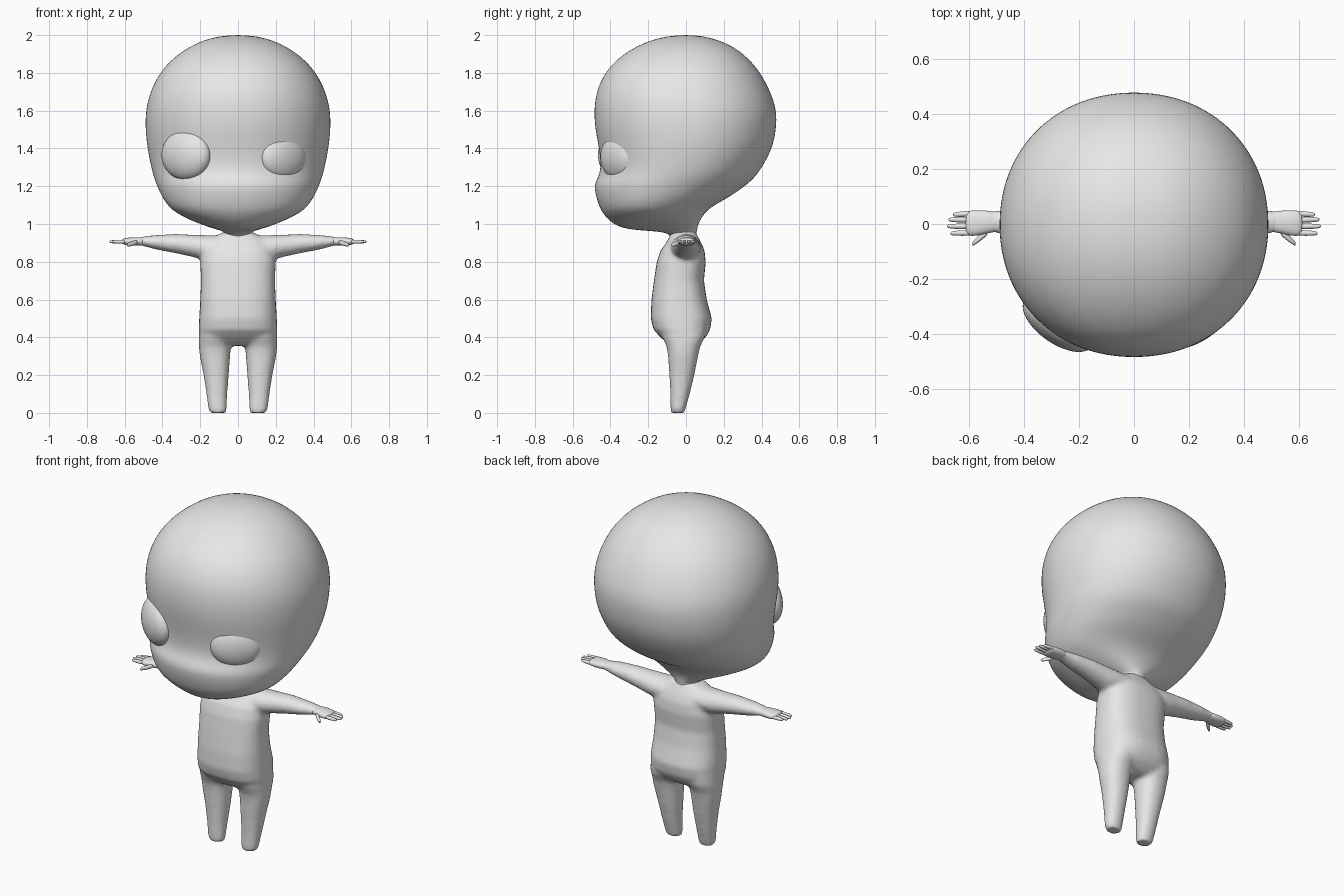
import bpy, bmesh
from math import sin, cos, pi, radians, copysign
from mathutils import Matrix

cube = bpy.data.objects.get("Cube")
if cube:
    bpy.data.objects.remove(cube, do_unlink=True)

grey = bpy.data.materials.new("plain grey")
grey.use_nodes = True
grey.diffuse_color = (0.8, 0.8, 0.8, 1)
grey.node_tree.nodes["Principled BSDF"].inputs["Base Color"].default_value = (0.8, 0.8, 0.8, 1)


def loft(bm, axis, sections, n=32, power=2.0, sign=1):
    """Skin rounded sections (t, a0, a1, b0, b1) that are stacked along z or x."""
    rings = []
    for t, a0, a1, b0, b1 in sections:
        ring = []
        for i in range(n):
            c, s = cos(2 * pi * i / n), sin(2 * pi * i / n)
            a = (a0 + a1) / 2 + (a1 - a0) / 2 * copysign(abs(c) ** (2 / power), c)
            b = (b0 + b1) / 2 + (b1 - b0) / 2 * copysign(abs(s) ** (2 / power), s)
            x, y, z = (a, b, t) if axis == "z" else (t, a, b)
            ring.append(bm.verts.new((x * sign, y, z)))
        rings.append(ring)
    for low, high in zip(rings, rings[1:]):
        for i in range(n):
            j = (i + 1) % n
            bm.faces.new((low[i], low[j], high[j], high[i]))
    bm.faces.new(rings[0][::-1])
    bm.faces.new(rings[-1])


def symmetric(rows):
    """Turn (z, front, back, half width) into centred sections."""
    return [(z, -w, w, front, back) for z, front, back, w in rows]


def finish(bm, name):
    bmesh.ops.recalc_face_normals(bm, faces=bm.faces)
    mesh = bpy.data.meshes.new(name)
    bm.to_mesh(mesh)
    bm.free()
    mesh.materials.append(grey)
    for p in mesh.polygons:
        p.use_smooth = True
    ob = bpy.data.objects.new(name, mesh)
    bpy.context.collection.objects.link(ob)
    return ob


def subdivide(ob, levels):
    mod = ob.modifiers.new("Subdivision", "SUBSURF")
    mod.levels = mod.render_levels = levels


# Head with its neck
bm = bmesh.new()
loft(bm, "z", symmetric([
    (0.90, -.075, .05, .06), (0.94, -.08, .055, .065), (0.96, -.12, .057, .075),
    (0.967, -.27, .06, .10), (0.982, -.35, .062, .15), (1.01, -.40, .07, .23),
    (1.06, -.445, .10, .335), (1.10, -.463, .15, .375), (1.145, -.478, .235, .405),
    (1.20, -.488, .312, .43), (1.235, -.475, .355, .443), (1.29, -.45, .40, .46),
    (1.40, -.462, .46, .482), (1.50, -.483, .48, .493), (1.60, -.49, .484, .492),
    (1.70, -.478, .45, .468), (1.80, -.434, .398, .418), (1.88, -.36, .33, .345),
    (1.945, -.26, .245, .25), (1.985, -.15, .14, .15), (2.0, -.05, .05, .05)]), power=2.1)
subdivide(finish(bm, "head"), 2)

# Eyes: flattened domes set into the face
for name, centre, size, turn in (
        ("right_eye", (-.275, -.36, 1.365), (.15, .075, .132), -35),
        ("left_eye", (.24, -.358, 1.355), (.14, .063, .12), 35)):
    bm = bmesh.new()
    bmesh.ops.create_uvsphere(bm, u_segments=40, v_segments=24, radius=1)
    bm.transform(Matrix.Translation(centre) @ Matrix.Rotation(radians(turn), 4, "Z")
                 @ Matrix.Diagonal((*size, 1)))
    finish(bm, name)

# Body: torso, legs and arms blended into one skin
bm = bmesh.new()
loft(bm, "z", symmetric([
    (.355, -.07, .04, .16), (.37, -.10, .07, .19), (.40, -.135, .105, .205),
    (.44, -.172, .128, .208), (.50, -.187, .137, .206), (.60, -.183, .11, .20),
    (.70, -.17, .095, .196), (.80, -.155, .105, .20), (.86, -.135, .098, .19),
    (.90, -.105, .082, .17), (.935, -.087, .062, .12), (.96, -.075, .05, .07)]), power=2.5)
for side in (1, -1):
    loft(bm, "z", [
        (0, .062, .150, -.08, -.007), (.02, .06, .157, -.082, -.003),
        (.10, .057, .167, -.083, .02), (.20, .049, .182, -.088, .044),
        (.30, .042, .202, -.095, .064), (.35, .038, .207, -.102, .075),
        (.40, .03, .208, -.125, .10), (.48, .02, .20, -.14, .11)], power=2.2, sign=side)
    loft(bm, "x", [
        (.10, -.09, .08, .81, .94), (.20, -.078, .077, .815, .942),
        (.26, -.066, .072, .83, .944), (.33, -.057, .067, .845, .947),
        (.435, -.046, .057, .865, .942), (.50, -.034, .05, .883, .934),
        (.535, -.029, .044, .888, .928)], sign=side)
body = finish(bm, "body")
remesh = body.modifiers.new("Blend", "REMESH")
remesh.mode = "VOXEL"
remesh.voxel_size = 0.011
remesh.use_smooth_shade = True
smooth = body.modifiers.new("Soften", "SMOOTH")
smooth.factor = 0.5
smooth.iterations = 8

# Hands: palm, four fingers and a thumb, mirrored
bm = bmesh.new()
loft(bm, "x", [
    (.49, -.03, .045, .888, .928), (.52, -.031, .047, .885, .931),
    (.56, -.042, .052, .885, .93), (.595, -.046, .05, .888, .926),
    (.615, -.038, .044, .893, .921)], n=16, power=2.3)


def finger(root, tip, r):
    rows = []
    for f, k in ((0, 1), (.4, 1.05), (.8, .9), (.96, .65), (1, .3)):
        x, y, z = [p + (q - p) * f for p, q in zip(root, tip)]
        rows.append((x, y - r * k, y + r * k, z - r * k, z + r * k))
    loft(bm, "x", rows, n=10)


for y0, y1, tip_x in ((.038, .034, .658), (.015, .016, .675), (-.009, -.008, .68), (-.032, -.034, .668)):
    finger((.59, y0, .907), (tip_x, y1, .906), .0105)
finger((.53, -.026, .905), (.588, -.073, .888), .013)
hands = finish(bm, "hands")
hands.modifiers.new("Mirror", "MIRROR").use_mirror_merge = False
subdivide(hands, 1)
